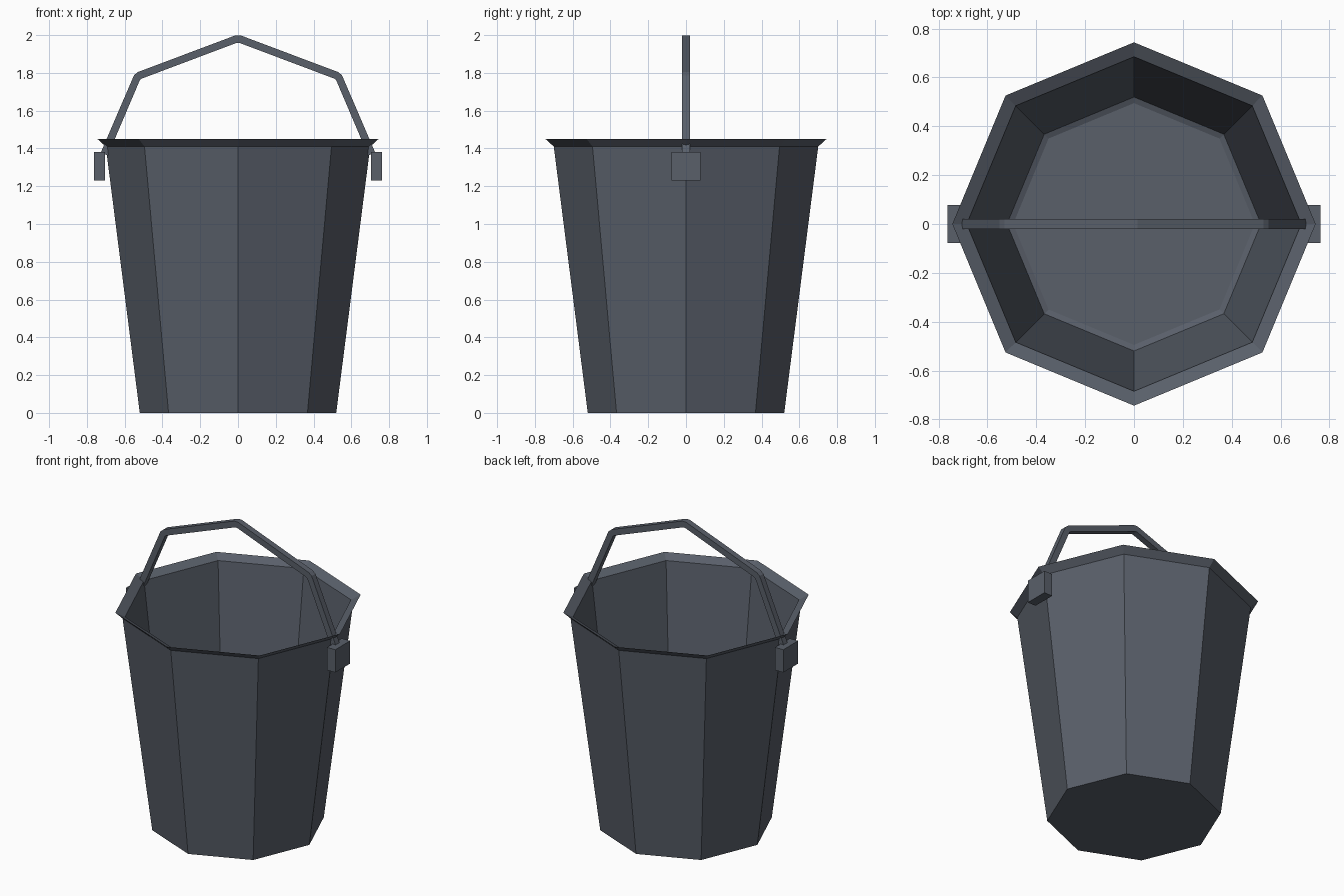
import bpy, bmesh, math
from mathutils import Vector

default = bpy.data.objects.get("Cube")
if default:
    bpy.data.objects.remove(default, do_unlink=True)

# Single slate grey metal
COLOR = (0.10, 0.115, 0.143, 1)
metal = bpy.data.materials.new("slate_grey")
metal.use_nodes = True
metal.diffuse_color = COLOR
bsdf = metal.node_tree.nodes["Principled BSDF"]
bsdf.inputs["Base Color"].default_value = COLOR
bsdf.inputs["Roughness"].default_value = 0.7


def finish(name, bm):
    bmesh.ops.recalc_face_normals(bm, faces=bm.faces)
    mesh = bpy.data.meshes.new(name)
    bm.to_mesh(mesh)
    bm.free()
    mesh.materials.append(metal)
    obj = bpy.data.objects.new(name, mesh)
    bpy.context.collection.objects.link(obj)
    return obj


def loft(name, rings):
    """Skin a list of closed rings and cap both ends."""
    bm = bmesh.new()
    loops = [[bm.verts.new(p) for p in ring] for ring in rings]
    n = len(loops[0])
    for a, b in zip(loops, loops[1:]):
        for i in range(n):
            j = (i + 1) % n
            bm.faces.new((a[i], a[j], b[j], b[i]))
    bm.faces.new(loops[0][::-1])
    bm.faces.new(loops[-1])
    return finish(name, bm)


def octagon(r, z):
    return [Vector((r * math.cos(i * math.pi / 4), r * math.sin(i * math.pi / 4), z))
            for i in range(8)]


# Bucket: outer wall, flared lip, inner wall and floor in one profile
profile = [(0.52, 0), (0.70, 1.41), (0.744, 1.45), (0.685, 1.42),
           (0.52, 0.04), (0.495, 0.03)]
loft("bucket", [octagon(r, z) for r, z in profile])

# Handle: square bar along a bent path with short bevelled corners
half = [(0.708, 1.37), (0.535, 1.775), (0.52, 1.787), (0.01, 1.979)]
path = [Vector((-x, 0, z)) for x, z in half] + [Vector((x, 0, z)) for x, z in reversed(half)]
T = 0.02
rings = []
for i, p in enumerate(path):
    before = (p - path[max(i - 1, 0)]).normalized()
    after = (path[min(i + 1, len(path) - 1)] - p).normalized()
    tangent = (before + after).normalized()
    up = Vector((-tangent.z, 0, tangent.x)) * T
    side = Vector((0, T, 0))
    rings.append([p + up + side, p + up - side, p - up - side, p - up + side])
loft("handle", rings)

# Mounting blocks on both sides
for name, s in (("left_mount", 1), ("right_mount", -1)):
    bm = bmesh.new()
    bmesh.ops.create_cube(bm, size=1)
    bmesh.ops.scale(bm, vec=(0.06, 0.154, 0.15), verts=bm.verts)
    bmesh.ops.translate(bm, vec=(s * 0.733, 0, 1.305), verts=bm.verts)
    finish(name, bm)
